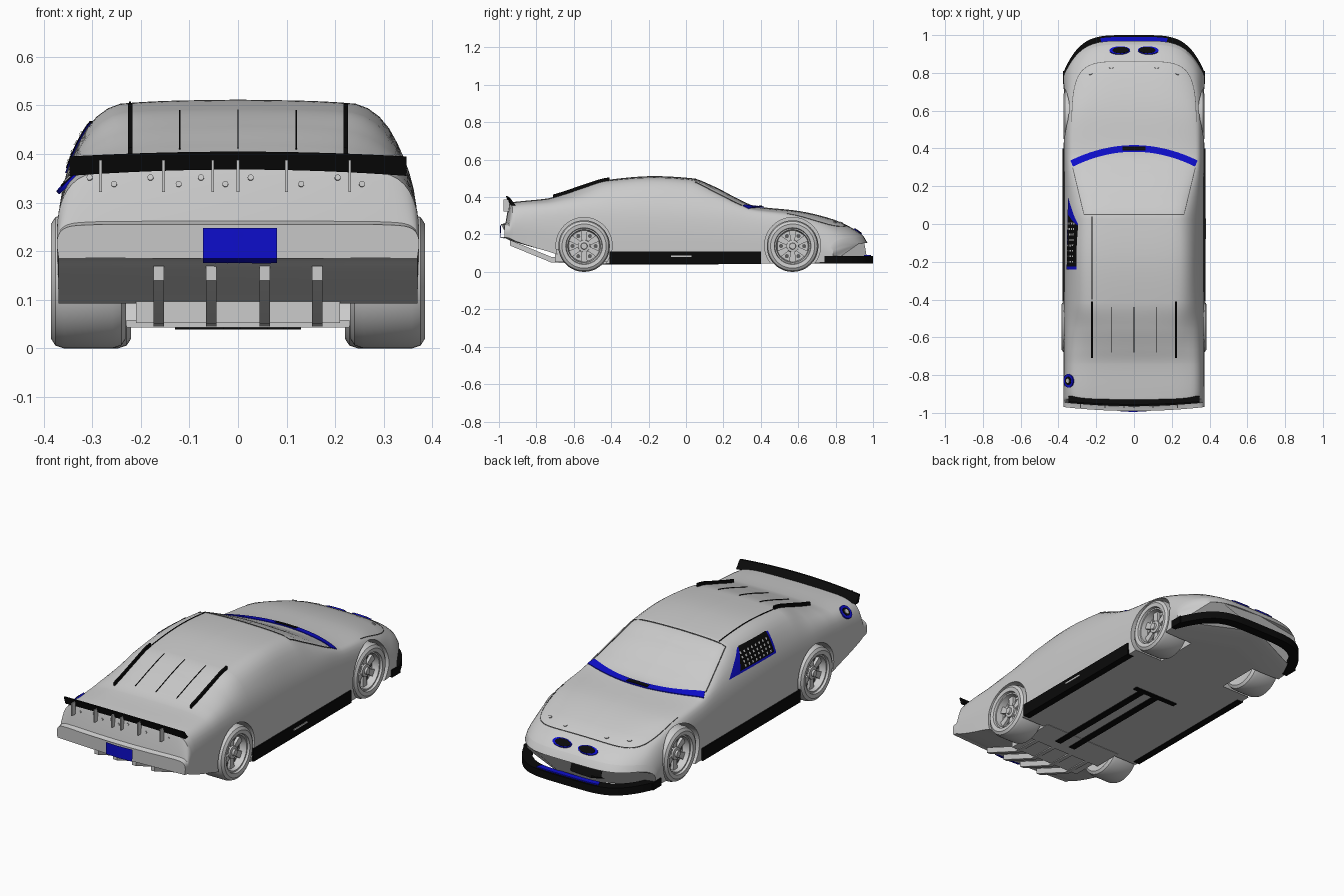
import bpy, bmesh, math
from mathutils import Vector, Matrix
from mathutils.bvhtree import BVHTree

if "Cube" in bpy.data.objects:
    bpy.data.objects.remove(bpy.data.objects["Cube"])


def material(name, rgb):
    m = bpy.data.materials.new(name)
    m.use_nodes = True
    m.diffuse_color = (*rgb, 1)
    m.node_tree.nodes["Principled BSDF"].inputs["Base Color"].default_value = (*rgb, 1)
    return m


GREY = material("body grey", (.6, .6, .6))
BLACK = material("trim black", (.003, .003, .003))
BLUE = material("accent blue", (.004, .004, .6))
DARK = material("slot dark grey", (.12, .12, .12))


def finish(name, bm, mat, angle=35):
    bmesh.ops.recalc_face_normals(bm, faces=bm.faces)
    me = bpy.data.meshes.new(name)
    bm.to_mesh(me)
    bm.free()
    me.materials.append(mat)
    me.shade_smooth()
    me.set_sharp_from_angle(angle=math.radians(angle))
    ob = bpy.data.objects.new(name, me)
    bpy.context.collection.objects.link(ob)
    return ob


def loft(rings):
    """Bridge closed rings of points and cap both ends."""
    bm = bmesh.new()
    rows = [[bm.verts.new(p) for p in r] for r in rings]
    n = len(rows[0])
    for a, b in zip(rows, rows[1:]):
        for i in range(n):
            j = (i + 1) % n
            bm.faces.new((a[i], a[j], b[j], b[i]))
    bm.faces.new(rows[0])
    bm.faces.new(rows[-1])
    return bm


def box(name, lo, hi, mat):
    rings = [[(x, lo[1], lo[2]), (x, hi[1], lo[2]), (x, hi[1], hi[2]), (x, lo[1], hi[2])]
             for x in (lo[0], hi[0])]
    return finish(name, loft(rings), mat)


def smooth_table(rows, y):
    """Overshoot-free cubic interpolation of a table keyed on its first column."""
    def slope(i, k):
        if i in (0, len(rows) - 1):
            return 0
        a, b, c = rows[i - 1:i + 2]
        s, t = (b[k] - a[k]) / (b[0] - a[0]), (c[k] - b[k]) / (c[0] - b[0])
        return 2 * s * t / (s + t) if s * t > 0 else 0
    i = max(j for j in range(len(rows) - 1) if rows[j][0] <= y or j == 0)
    a, b = rows[i], rows[i + 1]
    h = b[0] - a[0]
    t = (y - a[0]) / h
    out = []
    for k in range(1, len(a)):
        out.append(a[k] * (1 + 2 * t) * (1 - t) ** 2 + b[k] * t * t * (3 - 2 * t)
                   + h * slope(i, k) * t * (1 - t) ** 2 - h * slope(i + 1, k) * t * t * (1 - t))
    return out


# Body stations: y, top z, roof half width, roof edge z, belt half width, belt z, bottom z
STATIONS = [
    (-.99, .255, .31, .255, .36, .25, .185), (-.965, .262, .31, .261, .36, .255, .18),
    (-.945, .37, .27, .367, .34, .35, .17), (-.9, .376, .27, .373, .345, .355, .155),
    (-.74, .393, .26, .388, .35, .365, .11), (-.66, .418, .25, .41, .35, .375, .085),
    (-.55, .457, .26, .445, .35, .38, .07), (-.42, .492, .275, .483, .352, .38, .045),
    (-.17, .512, .285, .5, .354, .375, .045), (.03, .501, .282, .487, .354, .365, .045),
    (.15, .457, .295, .437, .354, .355, .045), (.28, .39, .31, .372, .354, .34, .045),
    (.37, .352, .31, .338, .356, .322, .045), (.6, .326, .3, .315, .355, .295, .045),
    (.78, .283, .29, .272, .352, .26, .045), (.9, .228, .29, .22, .35, .212, .05),
    (.95, .19, .29, .184, .35, .178, .055), (.97, .155, .29, .152, .35, .148, .06)]
HALF = .375


def section(y):
    zt, wr, zr, wb, zb, zl = smooth_table(STATIONS, y)
    pts = [(0, zt), (wr * .6, zt - .2 * (zt - zr)), (wr, zr), (wb, zb),
           (HALF, zl + .6 * (zb - zl)), (HALF - .006, zl)]
    for _ in range(2):
        cut = [pts[0]]
        for (a, b), (c, d) in zip(pts, pts[1:]):
            cut += [(a * .75 + c * .25, b * .75 + d * .25), (a * .25 + c * .75, b * .25 + d * .75)]
        pts = cut + [pts[-1]]
    pts.append((0, zl))
    full = pts + [(-x, z) for x, z in reversed(pts[1:-1])]
    w = min(max((y - .45) / .5, 0), 1)
    w = w * w * (3 - 2 * w)
    tail = max(0, min(1, (-.8 - y) / .15))
    return [(x, y - .19 * w * (abs(x) / HALF) ** 4.5 + .15 * tail * x * x, z) for x, z in full]


ys = sorted({-.99 + 1.96 * i / 100 for i in range(101)} | {s[0] for s in STATIONS})
bm = loft([section(min(y, .97)) for y in ys])
bmesh.ops.recalc_face_normals(bm, faces=bm.faces)
SKIN = BVHTree.FromBMesh(bm)
body = finish("body_shell", bm, GREY)

# Wheel wells
WHEELS = [(s, y) for s in (-1, 1) for y in (-.545, .57)]
RADIUS = .138


def circle(x, y, z, r, n=48):
    return [(x, y + r * math.cos(math.tau * i / n), z + r * math.sin(math.tau * i / n)) for i in range(n)]


for s, y in WHEELS:
    cutter = finish("well_cutter", loft([circle(s * x, y, RADIUS + .003, .15) for x in (.2, .5)]), GREY)
    mod = body.modifiers.new("well", "BOOLEAN")
    mod.object, mod.operation, mod.solver = cutter, "DIFFERENCE", "EXACT"
    dg = bpy.context.evaluated_depsgraph_get()
    cut_mesh = bpy.data.meshes.new_from_object(body.evaluated_get(dg))
    body.modifiers.clear()
    body.data = cut_mesh
    bpy.data.objects.remove(cutter)
body.data.set_sharp_from_angle(angle=math.radians(35))


def hit(target, d):
    """Point and normal where a ray along d through target first meets the body."""
    d = Vector(d).normalized()
    p, n, _, _ = SKIN.ray_cast(Vector(target) - d * 2, d)
    return (p, n) if p else (Vector(target), -d)


DOWN = (0, 0, -1)


def ribbon(name, path, width, mat, lift=.003, steps=14):
    """Raised strip following the upper surface along a plan path."""
    pts = [Vector(a).lerp(Vector(b), i / steps) for a, b in zip(path, path[1:]) for i in range(steps)]
    pts.append(Vector(path[-1]))
    rings = []
    for i, p in enumerate(pts):
        t = (pts[min(i + 1, len(pts) - 1)] - pts[max(i - 1, 0)]).normalized()
        side = Vector((-t.y, t.x)) * width / 2
        ring = []
        for sgn, h in ((-1, -.002), (-1, lift), (1, lift), (1, -.002)):
            q = p + side * sgn
            ring.append(hit((q.x, q.y, 0), DOWN)[0] + Vector((0, 0, h)))
        rings.append(ring)
    return finish(name, loft(rings), mat)


def patch(name, corners, d, mat, lift=.003, n=12):
    """Thin plate draped on the body inside a four-cornered outline."""
    a, b, c, e = map(Vector, corners)
    bm = bmesh.new()
    grid = []
    for i in range(n + 1):
        row = []
        for j in range(n + 1):
            p, nor = hit(a.lerp(b, i / n).lerp(e.lerp(c, i / n), j / n), d)
            row.append(bm.verts.new(p + nor * lift))
        grid.append(row)
    for r, q in zip(grid, grid[1:]):
        for j in range(n):
            bm.faces.new((r[j], r[j + 1], q[j + 1], q[j]))
    ob = finish(name, bm, mat)
    if ob.data.polygons[0].normal.dot(Vector(d)) > 0:
        ob.data.flip_normals()
    return ob


def disc(name, target, d, rx, ry, depth, mat):
    p, n = hit(target, d)
    bm = bmesh.new()
    bmesh.ops.create_cone(bm, cap_ends=True, segments=24, radius1=1, radius2=1, depth=1)
    bm.transform(Matrix.Translation(p) @ n.to_track_quat("Z", "Y").to_matrix().to_4x4()
                 @ Matrix.Diagonal((rx, ry, depth * 2, 1)))
    return finish(name, bm, mat)


# Wheels: lathed tyre and rim, six spokes, hub and nuts
PROFILE = [(.08, -.07), (.118, -.077), (.132, -.068), (RADIUS, -.05), (RADIUS, .05), (.132, .068),
           (.118, .077), (.098, .074), (.095, .062), (.088, .062), (.082, .025)]
for s, y in WHEELS:
    cx = .308 if y < 0 else .297
    tag = ("left" if s > 0 else "right") + ("_tail" if y < 0 else "_nose")
    finish("wheel_" + tag, loft([circle(s * (cx + x), y, RADIUS, r) for r, x in PROFILE]), GREY)
    finish("hub_" + tag, loft([circle(s * (cx + x), y, RADIUS, r, 24)
                               for r, x in ((.034, .02), (.032, .048), (.018, .05), (.016, .06))]), GREY)
    for k in range(6):
        turn = Matrix.Translation((s * cx, y, RADIUS)) @ Matrix.Rotation(k * math.tau / 6, 4, "X")
        spoke = loft([[(s * x, w, r) for x, w in ((.02, -h), (.04, -h), (.04, h), (.02, h))]
                      for r, h in ((.025, .012), (.085, .018))])
        spoke.transform(turn)
        finish("spoke_" + tag, spoke, GREY)
        slot = loft([circle(s * x, 0, .062, .011, 12) for x in (.02, .029)])
        slot.transform(turn @ Matrix.Rotation(math.tau / 12, 4, "X"))
        finish("rim_slot_" + tag, slot, DARK)


# Nose splitter and grille lip, bent like the nose
def band(name, xmax, front, depth, z0, z1, mat):
    rings = []
    for i in range(49):
        x = xmax * math.sin(math.pi * (i / 48 - .5))
        y = front - .2 * (abs(x) / HALF) ** 4.5
        rings.append([(x, y, z0), (x, y, z1), (x * .93, y - depth, z1), (x * .93, y - depth, z0)])
    return finish(name, loft(rings), mat)


band("splitter", .377, 1.0, .05, .045, .084, BLACK)
band("grille_lip", .18, .99, .03, .08, .09, BLUE)
for s in (-1, 1):
    box("splitter_end", (s * .35, .74, .045), (s * .377, .81, .084), BLACK)
    box("side_skirt", (s * .34, -.41, .043), (s * .378, .4, .108), BLACK)
    disc("nostril_rim", (s * .075, .918, 0), DOWN, .055, .025, .004, BLUE)
    disc("nostril", (s * .07, .918, 0), DOWN, .044, .02, .006, BLACK)
    ribbon("roof_rail", [(s * .222, -.41), (s * .222, -.71)], .009, BLACK, .017)
    for x in (.12, .23):
        disc("hood_pin", (s * x, .83 - .3 * (x - .12), 0), DOWN, .012, .008, .004, GREY)
box("exhaust_outlet", (.37, -.08, .08), (.381, .03, .088), GREY)
patch("grille", [(-.17, 0, .094), (.17, 0, .094), (.15, 0, .15), (-.15, 0, .15)], (0, -1, 0), BLACK)

# Cowl band, rear window straps and panel seams
cowl = [(x / 20 * .33, .4 - .08 * abs(x / 20) ** 2) for x in range(-20, 21)]
ribbon("cowl_band", cowl, .035, BLUE, .004, 2)
ribbon("cowl_vent", [(-.06, .4), (.06, .4)], .02, BLACK, .007)
for x in (-.12, 0, .12):
    ribbon("window_strap", [(x, -.44), (x, -.68)], .003, BLACK)
ribbon("roof_strip", [(-.222, .04), (-.222, -.4)], .004, BLACK)
ribbon("windshield_seam", [(-.325, .3), (-.265, .05), (.265, .05), (.325, .3)], .004, DARK)
hood = [(.33 * math.copysign(abs(math.cos(a)) ** .4, math.cos(a)), .36 + .5 * math.sin(a) ** .4)
        for a in (math.pi * i / 40 for i in range(1, 40))]
ribbon("hood_seam", hood, .003, DARK, .002, 2)

# Side window with net on one side
SIDE = (1, 0, 0)
patch("window_frame", [(0, .14, .36), (0, -.24, .36), (0, -.24, .462), (0, .0, .462)], SIDE, BLUE, .003)
patch("window_net", [(0, .05, .37), (0, -.225, .37), (0, -.225, .465), (0, -.01, .465)], SIDE, BLACK, .005)
for i in range(8):
    for j in range(4):
        y, z, h = -.2 + i * .029, .382 + j * .019, .005
        patch("net_opening", [(0, y + h, z - h), (0, y - h, z - h), (0, y - h, z + h), (0, y + h, z + h)],
              SIDE, GREY, .008, 1)
for r, depth, mat in ((.036, .004, BLUE), (.022, .006, BLACK), (.012, .008, GREY)):
    disc("fuel_filler", (-.345, -.83, .345), (1, 0, -1), r, r, depth, mat)

# Tail: spoiler, braces, rivets and plate panel
rings = []
for i in range(25):
    t = i / 12 - 1
    x, y, lo, hi = t * .347, -.925 + .015 * t * t, .368 - .013 * t * t, .405 - .01 * t * t
    rings.append([(x, y, lo), (x, y - .03, hi), (x, y - .038, hi), (x, y - .025, lo)])
finish("spoiler", loft(rings), BLACK)
for x in (-.283, -.153, -.052, 0, .1, .23):
    box("spoiler_brace", (x - .003, -.975, .322), (x + .003, -.945, .388), GREY)
for i, x in enumerate((-.305, -.255, -.18, -.122, -.076, -.026, .026, .13, .205, .255)):
    disc("tail_rivet", (x, 0, .338 + .013 * (i % 2 == 0)), (0, 1, 0), .006, .006, .005, GREY)
patch("plate_panel", [(-.072, 0, .18), (.08, 0, .18), (.08, 0, .248), (-.072, 0, .248)], (0, 1, 0), BLUE, .005)

# Underside: tank, strakes, floor edge and exhaust strips
box("tank", (-.21, -.7, .052), (.21, -.45, .12), GREY)
box("floor_edge", (-.23, -.56, .043), (.23, -.4, .058), GREY)
for x in (-.163, -.055, .055, .163):
    finish("strake", loft([[(x - .011, y, z), (x + .011, y, z), (x + .011, y, z + .03), (x - .011, y, z + .03)]
                           for y, z in ((-.56, .045), (-.72, .05), (-.94, .14))]), GREY)
for x in (-.03, .06):
    box("exhaust_strip", (x, -.5, .039), (x + .035, .15, .046), BLACK)
box("exhaust_crossbar", (-.13, .15, .039), (.13, .175, .046), BLACK)
